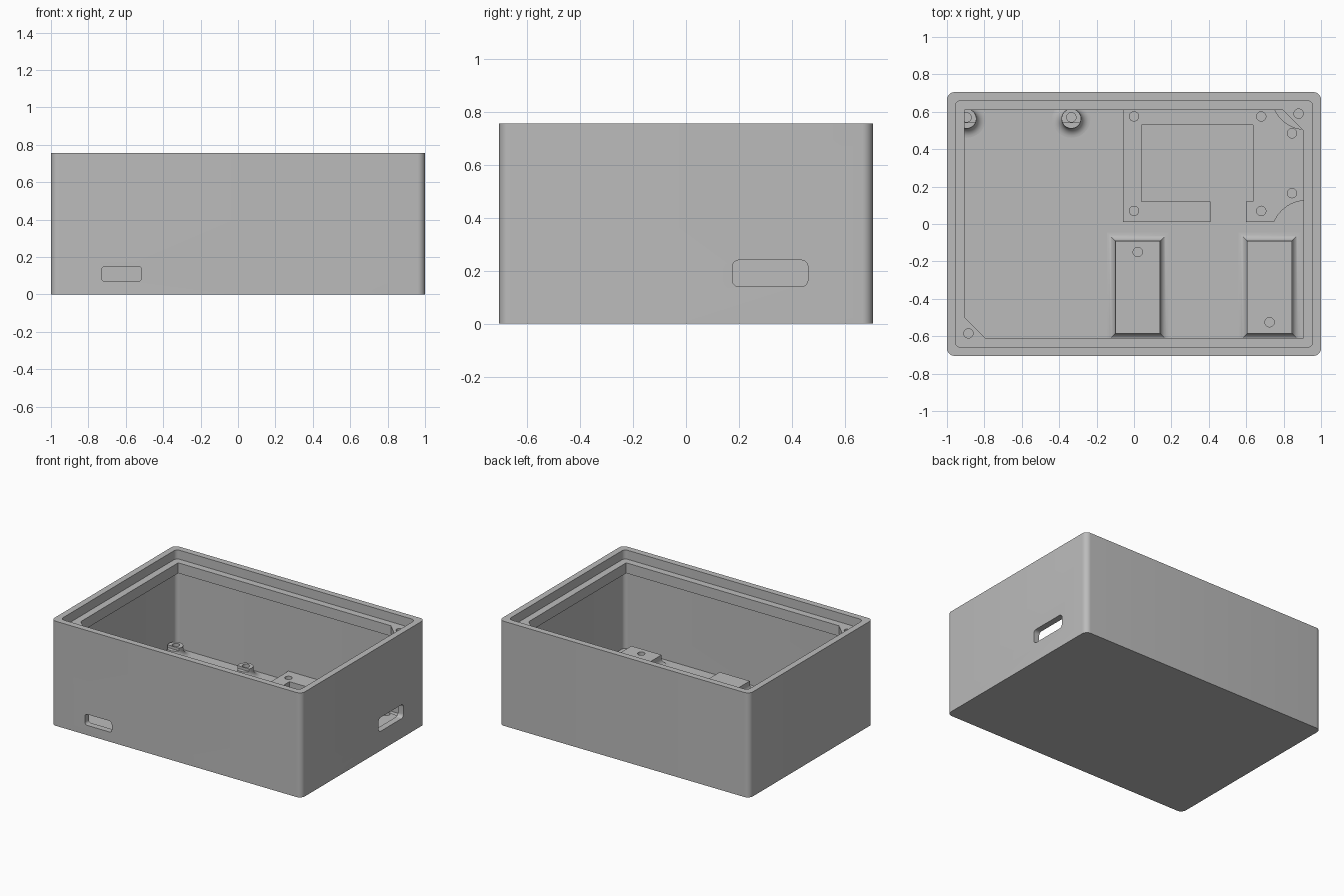
import bpy, bmesh, math
from mathutils import Vector, Matrix

if "Cube" in bpy.data.objects:
    bpy.data.objects.remove(bpy.data.objects["Cube"], do_unlink=True)

mat = bpy.data.materials.new("plain_grey")
mat.use_nodes = True
GREY = (0.5, 0.5, 0.5, 1)
mat.diffuse_color = GREY
mat.node_tree.nodes["Principled BSDF"].inputs["Base Color"].default_value = GREY

FLOOR, PAD, LEDGE, LIP, TOP = 0.045, 0.115, 0.69, 0.615, 0.755


def circle(x, y, r, n=32):
    return [(x + r * math.cos(i * math.tau / n), y + r * math.sin(i * math.tau / n)) for i in range(n)]


def rect(x0, x1, y0, y1, r=0.0, steps=8):
    if r <= 0:
        return [(x0, y0), (x1, y0), (x1, y1), (x0, y1)]
    corners = [(x1 - r, y1 - r), (x0 + r, y1 - r), (x0 + r, y0 + r), (x1 - r, y0 + r)]
    pts = []
    for k, (cx, cy) in enumerate(corners):
        for i in range(steps + 1):
            a = (k + i / steps) * math.pi / 2
            pts.append((cx + r * math.cos(a), cy + r * math.sin(a)))
    return pts


def loft(name, rings):
    """Closed solid through a list of (outline, z) rings."""
    bm = bmesh.new()
    rows = [[bm.verts.new((x, y, z)) for x, y in outline] for outline, z in rings]
    n = len(rows[0])
    for a, b in zip(rows, rows[1:]):
        for i in range(n):
            j = (i + 1) % n
            bm.faces.new((a[i], a[j], b[j], b[i]))
    bm.faces.new(rows[0][::-1])
    bm.faces.new(rows[-1])
    bmesh.ops.recalc_face_normals(bm, faces=bm.faces)
    mesh = bpy.data.meshes.new(name)
    bm.to_mesh(mesh)
    bm.free()
    mesh.materials.append(mat)
    obj = bpy.data.objects.new(name, mesh)
    bpy.context.collection.objects.link(obj)
    return obj


def prism(name, outline, z0, z1):
    return loft(name, [(outline, z0), (outline, z1)])


def flared(name, outline_at, radius, steps=8):
    """Solid standing on the floor with a concave fillet round its foot."""
    rings = [(outline_at(radius), FLOOR - 0.02)]
    for i in range(steps + 1):
        a = i / steps * math.pi / 2
        rings.append((outline_at(radius * (1 - math.sin(a))), FLOOR + radius * (1 - math.cos(a))))
    rings.append((outline_at(0), PAD))
    return loft(name, rings)


def cut(obj, cutters):
    for c in cutters:
        c.hide_render = True
        mod = obj.modifiers.new("cut", 'BOOLEAN')
        mod.operation, mod.solver, mod.object = 'DIFFERENCE', 'EXACT', c
        bpy.context.view_layer.update()
        done = bpy.data.meshes.new_from_object(obj.evaluated_get(bpy.context.evaluated_depsgraph_get()))
        obj.modifiers.clear()
        obj.data = done
        bpy.data.objects.remove(c, do_unlink=True)


def screw_hole(x, y, z0, z1):
    return prism("hole_cutter", circle(x, y, 0.025, 24), z0, z1)


# Outer case: cavity, inner flange opening with two screw corners, lid recess
case = prism("case", rect(-1, 1, -0.705, 0.705, 0.04), 0, TOP)
opening = [(-0.905, 0.61), (-0.905, -0.5), (-0.795, -0.61), (0.905, -0.61), (0.905, 0.5), (0.795, 0.61)]
inner = rect(-0.955, 0.955, -0.66, 0.66, 0.03)
cutters = [
    prism("cavity_cutter", inner, FLOOR, LIP),
    prism("opening_cutter", opening, LIP - 0.03, LEDGE + 0.02),
    prism("recess_cutter", inner, LEDGE, TOP + 0.1),
    screw_hole(0.88, 0.59, LIP - 0.02, LEDGE + 0.02),
    screw_hole(-0.885, -0.585, LIP - 0.02, LEDGE + 0.02),
]
# Cable slots through the front and right walls
front_slot = prism("front_slot_cutter", rect(-0.73, -0.515, 0.07, 0.15, 0.02), 0.63, 0.75)
front_slot.data.transform(Matrix.Rotation(math.pi / 2, 4, 'X'))
side_slot = prism("side_slot_cutter", rect(0.175, 0.46, 0.14, 0.24, 0.025), 0.92, 1.05)
side_slot.data.transform(Matrix(((0, 0, 1, 0), (1, 0, 0, 0), (0, 1, 0, 0), (0, 0, 0, 1))))
cut(case, cutters + [front_slot, side_slot])

# Raised board mount with pocket, cable channel, rounded corner cutouts, screw holes
mount = prism("board_mount", rect(-0.06, 0.97, 0.012, 0.675), FLOOR - 0.02, PAD)
cutters = [
    prism("pocket_cutter", rect(0.04, 0.635, 0.12, 0.53), FLOOR, 0.2),
    prism("channel_cutter", rect(0.41, 0.6, -0.05, 0.15), FLOOR - 0.001, 0.21),
]
for y in (-0.06, 0.69):
    cutters.append(prism("corner_cutter", circle(0.92, y, 0.185, 64), 0, 0.2))
for x, y in ((0, 0.575), (0.68, 0.575), (0, 0.07), (0.68, 0.07), (0.845, 0.485), (0.845, 0.165)):
    cutters.append(screw_hole(x, y, FLOOR, 0.2))
cut(mount, cutters)

# Two flared support blocks at the front
blocks = []
for name, x0, hx, hy in (("middle_block", -0.1, 0.02, -0.15), ("left_block", 0.605, 0.725, -0.525)):
    block = flared(name, lambda d: rect(x0 - d, x0 + 0.24 + d, -0.585 - d, -0.09 + d), 0.045)
    cut(block, [screw_hole(hx, hy, FLOOR, 0.2)])
    blocks.append(block)

# Two round screw posts at the back, each with a lower front shelf
posts = []
for name, x in (("right_post", -0.895), ("middle_post", -0.335)):
    post = flared(name, lambda d: circle(x, 0.563, 0.052 + d, 48), 0.05)
    cut(post, [screw_hole(x, 0.57, FLOOR, 0.2),
               prism("shelf_cutter", rect(x - 0.15, x + 0.15, 0.4, 0.54), 0.096, 0.2)])
    posts.append(post)

# Smooth the rounded surfaces and keep hard edges crisp
bpy.ops.object.select_all(action='DESELECT')
for obj in [case, mount] + blocks + posts:
    obj.select_set(True)
bpy.context.view_layer.objects.active = case
bpy.ops.object.shade_smooth_by_angle(angle=math.radians(30))
